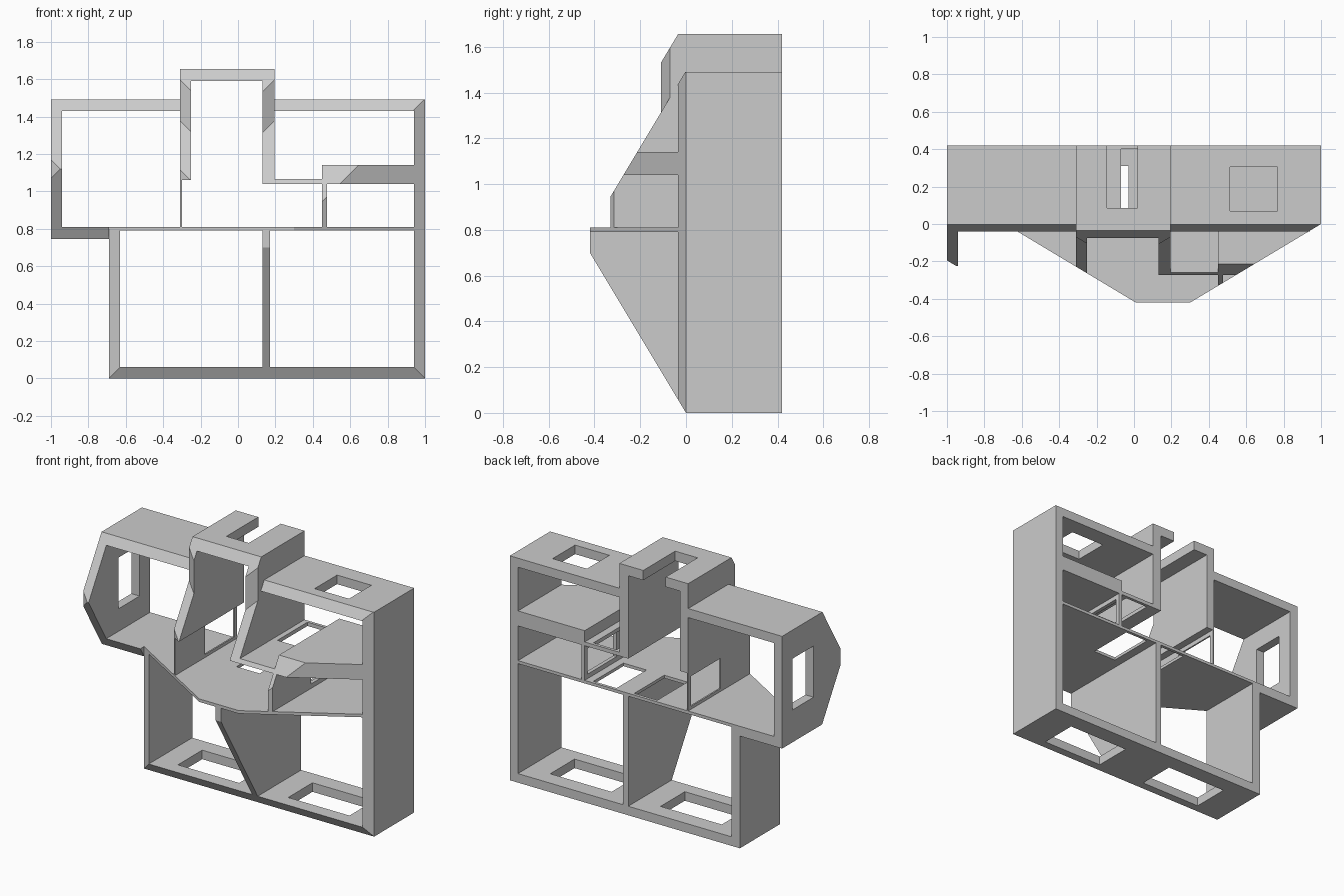
import bpy, bmesh
from mathutils import Vector

if "Cube" in bpy.data.objects:
    bpy.data.objects.remove(bpy.data.objects["Cube"])

BACK, K = 0.42, 0.6      # rear plane, pitch of the faceted front

# Front facets: keep points where y + K*(a*x + b*z + c) >= 0, given as (a, b, c)
TOP = (0, -1, 1.495)
BOTTOM = (0, 1, 0)
RIGHT = (-1, 0, 1.0)
LEFT_LOW = (1, 0, 0.69)
LEFT_HIGH = (1, 0, 1.0 + 0.195 / K)
BOTTOM_HIGH = (0, 1, -0.745)
RIDGE = (0, 0, 0.42 / K)
TOWER_L = (1, 0, 0.31 + 0.07 / K)
TOWER_R = (-1, 0, 0.195 + 0.07 / K)
TOWER_T = (0, -1, 1.655 + 0.035 / K)


def make_box(bm, x0, x1, y0, y1, z0, z1):
    verts = bmesh.ops.create_cube(bm, size=1)["verts"]
    for v in verts:
        v.co = Vector((x1 if v.co.x > 0 else x0,
                       y1 if v.co.y > 0 else y0,
                       z1 if v.co.z > 0 else z0))


def trim(bm, facet, flip=False):
    """Slice the board with a facet plane and cap the cut."""
    a, b, c = facet
    n = Vector((K * a, 1, K * b))
    p = Vector((0, -K * c, 0))
    if flip:
        n = -n
    geom = bm.verts[:] + bm.edges[:] + bm.faces[:]
    bmesh.ops.bisect_plane(bm, geom=geom, dist=1e-6, plane_co=p,
                           plane_no=n, clear_inner=True)
    open_edges = [e for e in bm.edges if e.is_boundary]
    if open_edges:
        bmesh.ops.holes_fill(bm, edges=open_edges)
    bmesh.ops.recalc_face_normals(bm, faces=bm.faces[:])


def to_object(name, bm):
    me = bpy.data.meshes.new(name)
    bm.to_mesh(me)
    bm.free()
    ob = bpy.data.objects.new(name, me)
    bpy.context.collection.objects.link(ob)
    return ob


def boolean(ob, other, operation):
    mod = ob.modifiers.new(operation.lower(), 'BOOLEAN')
    mod.operation, mod.object, mod.solver = operation, other, 'EXACT'
    bpy.context.view_layer.objects.active = ob
    bpy.ops.object.modifier_apply(modifier=mod.name)
    bpy.data.objects.remove(other)


def board(name, x0, x1, z0, z1, facets, holes=(), beyond=None):
    """Board running front to back, trimmed by facets and pierced by holes."""
    bm = bmesh.new()
    make_box(bm, x0, x1, -0.8, BACK, z0, z1)
    for f in facets:
        trim(bm, f)
    if beyond:
        trim(bm, beyond, flip=True)
    ob = to_object(name, bm)
    for h in holes:
        cb = bmesh.new()
        make_box(cb, *h)
        cutter = to_object("cutter", cb)
        cutter.hide_render = True
        boolean(ob, cutter, 'DIFFERENCE')
    return ob


# Lower cabinet
board("right_wall", 0.94, 1, 0, 1.49, [RIGHT, TOP, BOTTOM])
board("lower_left_wall", -0.69, -0.63, 0, 0.81, [LEFT_LOW, BOTTOM])
board("base", -0.63, 0.94, 0, 0.06, [BOTTOM],
      [(x, x + 0.45, 0.055, 0.31, -0.1, 0.2) for x in (-0.48, 0.33)])
board("lower_divider", 0.13, 0.17, 0.06, 0.79, [BOTTOM, RIDGE])
board("main_shelf", -0.63, 0.94, 0.79, 0.81, [LEFT_LOW, RIGHT, RIDGE],
      [(-0.07, 0.10, 0.085, 0.40, 0.7, 0.9), (0.23, 0.40, 0.085, 0.40, 0.7, 0.9)])

# Overhanging left box
board("upper_left_wall", -1, -0.94, 0.745, 1.49, [LEFT_HIGH, TOP, BOTTOM_HIGH],
      [(-1.1, -0.9, 0.09, 0.31, 0.96, 1.30)])
board("left_floor", -0.94, -0.69, 0.745, 0.81, [BOTTOM_HIGH])
board("left_roof", -0.94, -0.31, 1.43, 1.49, [TOP])
board("left_thin_wall", -0.31, -0.30, 0.81, 1.06, [LEFT_LOW, TOP],
      [(-0.4, -0.2, 0.08, 0.39, 0.83, 1.03)])

# Raised tower: each wall follows the main front low down, its own front higher up
for name, x0, x1, z0, side in (("tower_left_wall", -0.31, -0.25, 1.06, TOWER_L),
                               ("tower_right_wall", 0.13, 0.195, 1.04, TOWER_R)):
    wall = board(name, x0, x1, z0, 1.655, [side, TOWER_T])
    low = board("lower_part", x0, x1, z0, 1.42, [TOP, LEFT_LOW])
    boolean(wall, low, 'UNION')
board("tower_roof", -0.25, 0.13, 1.59, 1.655, [TOWER_T],
      [(-0.145, 0.02, 0.085, 0.6, 1.5, 1.8)])

# Right box and its stepped shelf
board("right_roof", 0.195, 0.94, 1.43, 1.49, [TOP],
      [(0.514, 0.766, 0.07, 0.305, 1.3, 1.6)])
board("small_shelf", 0.195, 0.45, 1.04, 1.065, [TOP],
      [(0.23, 0.40, 0.085, 0.40, 0.95, 1.2)])
board("thick_shelf", 0.45, 0.94, 1.04, 1.14, [TOP, RIGHT])
board("right_thin_wall", 0.45, 0.475, 0.81, 1.04, [TOP, RIGHT],
      [(0.4, 0.6, 0.085, 0.39, 0.84, 1.01)])
